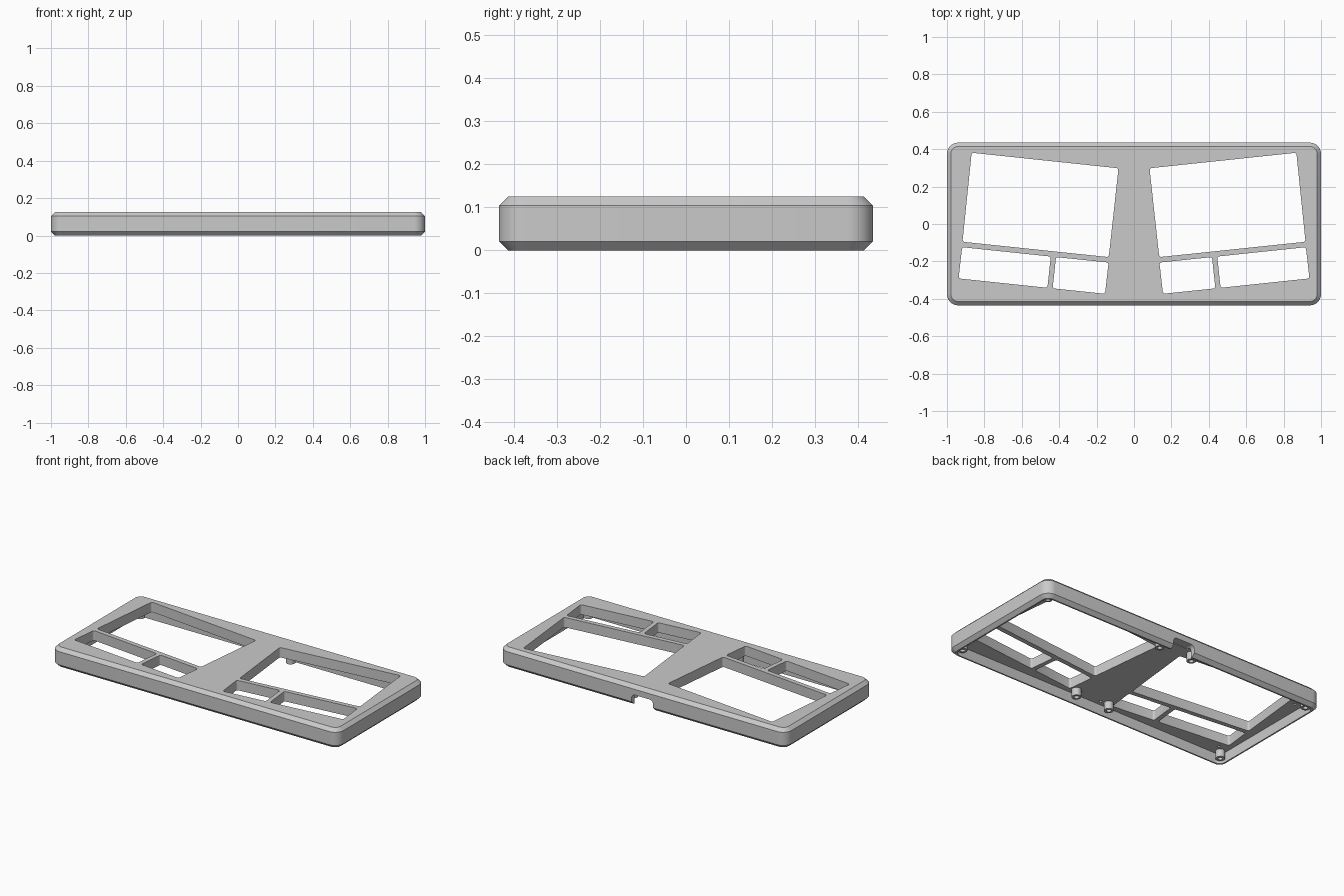
import bpy, bmesh
from math import cos, sin, tan, pi
from mathutils import Vector

cube = bpy.data.objects.get("Cube")
if cube:
    bpy.data.objects.remove(cube, do_unlink=True)

grey = bpy.data.materials.new("plain grey")
grey.use_nodes = True
COLOUR = (0.59, 0.59, 0.59, 1)
grey.diffuse_color = COLOUR
for node in grey.node_tree.nodes:
    if node.type == 'BSDF_PRINCIPLED':
        node.inputs["Base Color"].default_value = COLOUR


def rounded(points, radius, steps):
    """Outline of a polygon with every corner filleted."""
    pts = [Vector(p) for p in points]
    out = []
    for i, p in enumerate(pts):
        a = (pts[i - 1] - p).normalized()
        b = (pts[(i + 1) % len(pts)] - p).normalized()
        half = a.angle(b) / 2
        centre = p + (a + b).normalized() * radius / sin(half)
        start = (p + a * radius / tan(half) - centre).normalized()
        end = (p + b * radius / tan(half) - centre).normalized()
        for k in range(steps + 1):
            out.append(centre + start.slerp(end, k / steps) * radius)
    return out


def rect(w, d):
    return [(-w, -d), (w, -d), (w, d), (-w, d)]


def circle(x, y, r, n=24):
    return [Vector((x + r * cos(2 * pi * i / n), y + r * sin(2 * pi * i / n))) for i in range(n)]


def loft(name, layers):
    """Capped solid through a list of (outline, z) layers."""
    bm = bmesh.new()
    rings = [[bm.verts.new((p[0], p[1], z)) for p in outline] for outline, z in layers]
    for low, high in zip(rings, rings[1:]):
        for i in range(len(low)):
            j = (i + 1) % len(low)
            bm.faces.new((low[i], low[j], high[j], high[i]))
    bm.faces.new(rings[0][::-1])
    bm.faces.new(rings[-1])
    bmesh.ops.recalc_face_normals(bm, faces=bm.faces)
    mesh = bpy.data.meshes.new(name)
    bm.to_mesh(mesh)
    bm.free()
    mesh.materials.append(grey)
    ob = bpy.data.objects.new(name, mesh)
    bpy.context.collection.objects.link(ob)
    return ob


def activate(ob):
    bpy.ops.object.select_all(action='DESELECT')
    ob.select_set(True)
    bpy.context.view_layer.objects.active = ob


def cut(target, cutter):
    cutter.hide_render = True
    mod = target.modifiers.new("cut", 'BOOLEAN')
    mod.operation = 'DIFFERENCE'
    mod.solver = 'EXACT'
    mod.object = cutter
    activate(target)
    bpy.ops.object.modifier_apply(modifier=mod.name)
    bpy.data.objects.remove(cutter, do_unlink=True)


def smooth(ob):
    activate(ob)
    bpy.ops.object.shade_smooth_by_angle(angle=pi / 6)


W, D, H = 1.0, 0.435, 0.125
CHAMFER = 0.021
PLATE_Z = 0.063

# Chamfered outer shell
full = rounded(rect(W, D), 0.06, 10)
inset = rounded(rect(W - CHAMFER, D - CHAMFER), 0.06 - CHAMFER, 10)
case = loft("case_shell", [(inset, 0), (full, CHAMFER), (full, H - CHAMFER), (inset, H)])

# Hollow underside
cut(case, loft("cavity_cutter", [(rounded(rect(W - 0.03, D - 0.03), 0.04, 8), z)
                                 for z in (-0.05, PLATE_Z)]))

# Tilted key openings, mirrored left and right
openings = [
    [(0.135, -0.177), (0.917, -0.095), (0.868, 0.381), (0.083, 0.298)],
    [(0.463, -0.341), (0.938, -0.291), (0.919, -0.124), (0.445, -0.174)],
    [(0.155, -0.373), (0.435, -0.344), (0.417, -0.177), (0.136, -0.206)],
]
for side in (1, -1):
    for quad in openings:
        outline = rounded([(side * x, y) for x, y in quad], 0.012, 4)
        cut(case, loft("opening_cutter", [(outline, -0.1), (outline, 0.2)]))

# Cable notch with rounded top corners in the back wall
notch = loft("notch_cutter", [(rounded(rect(0.075, 0.068), 0.025, 6), z) for z in (-0.02, 0.08)])
notch.rotation_euler.x = pi / 2
notch.location.y = D + 0.03
bpy.context.view_layer.update()
cut(case, notch)

# Blind screw holes in the underside of the plate
for side in (1, -1):
    for x, y in ((0.9, -0.335), (0.92, 0.3), (0.07, -0.375)):
        hole = circle(side * x, y, 0.009, 12)
        cut(case, loft("hole_cutter", [(hole, PLATE_Z - 0.02), (hole, PLATE_Z + 0.03)]))
smooth(case)

# Hollow screw posts hanging from the plate
for side, label in ((1, "left"), (-1, "right")):
    for x, y, place in ((0.94, 0.37, "back_outer"), (0.94, -0.37, "front_outer"),
                        (0.115, 0.36, "back_inner"), (0.118, -0.36, "front_inner")):
        outer = circle(side * x, y, 0.027)
        bore = circle(side * x, y, 0.014)
        post = loft(f"screw_post_{place}_{label}",
                    [(bore, 0.055), (bore, 0.015), (outer, 0.015), (outer, PLATE_Z + 0.004)])
        smooth(post)
